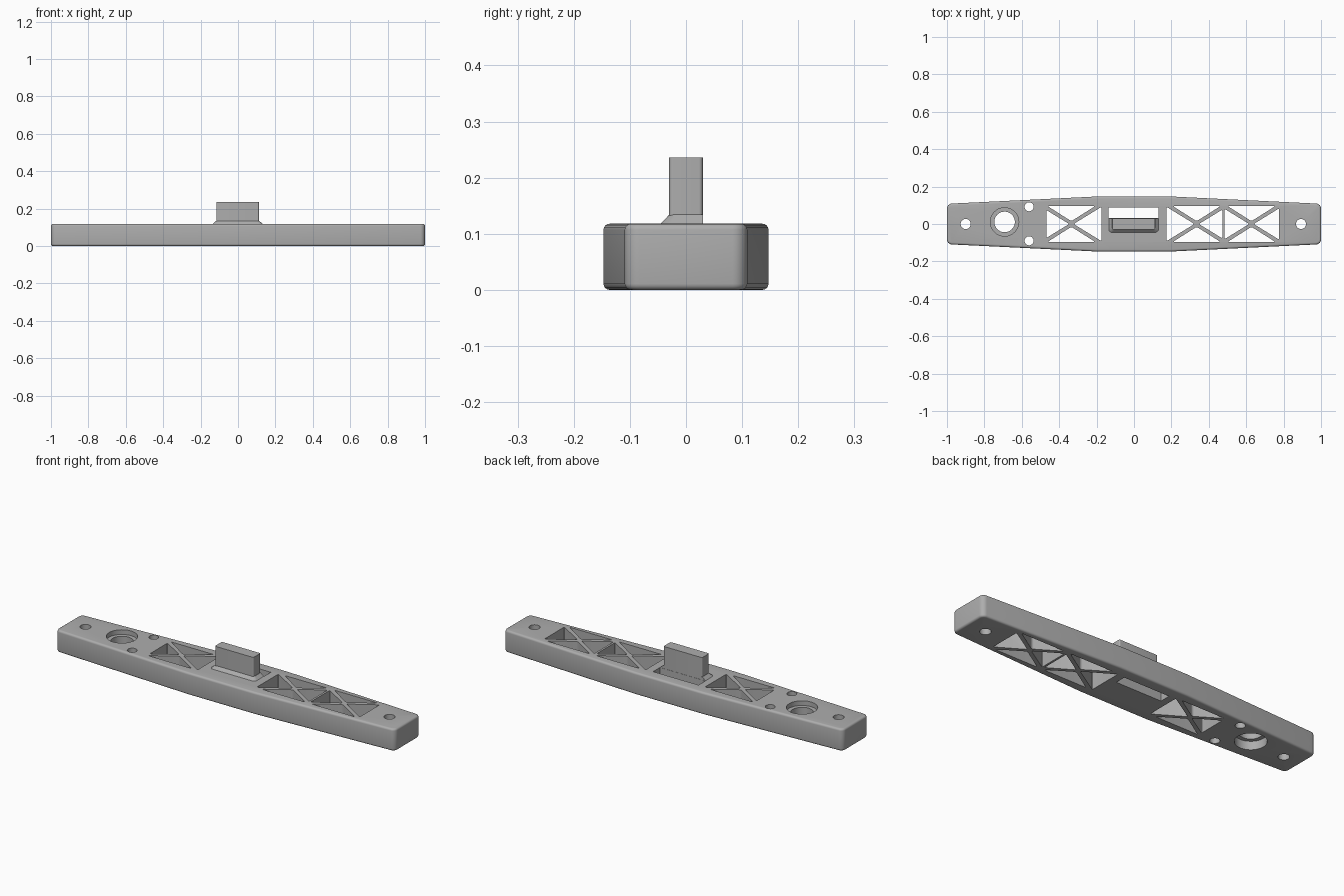
import bpy, bmesh, math

if "Cube" in bpy.data.objects:
    bpy.data.objects.remove(bpy.data.objects["Cube"])

HEIGHT = 0.118

grey = bpy.data.materials.new("plain_grey")
grey.use_nodes = True
grey.diffuse_color = (0.42, 0.42, 0.42, 1)
grey.node_tree.nodes["Principled BSDF"].inputs["Base Color"].default_value = (0.42, 0.42, 0.42, 1)


def finish(name, bm):
    bmesh.ops.recalc_face_normals(bm, faces=bm.faces[:])
    mesh = bpy.data.meshes.new(name)
    bm.to_mesh(mesh)
    bm.free()
    mesh.materials.append(grey)
    obj = bpy.data.objects.new(name, mesh)
    bpy.context.collection.objects.link(obj)
    return obj


def prism(name, points, z0, z1, radius=0, round_if=lambda x: True, rim=0, taper=None):
    """Extruded outline with rounded uprights, optional rounded rims or tapered top."""
    bm = bmesh.new()
    base = bm.faces.new([bm.verts.new((x, y, z0)) for x, y in points])
    top = bmesh.ops.extrude_face_region(bm, geom=[base], use_keep_orig=True)["geom"]
    for v in top:
        if isinstance(v, bmesh.types.BMVert):
            v.co.z = z1
    if radius:
        uprights = [e for e in bm.edges
                    if abs(e.verts[0].co.z - e.verts[1].co.z) > 1e-4 and round_if(e.verts[0].co)]
        bmesh.ops.bevel(bm, geom=uprights, offset=radius, segments=6, profile=0.5, affect='EDGES')
    if rim:
        rims = [e for e in bm.edges if abs(e.verts[0].co.z - e.verts[1].co.z) < 1e-5]
        bmesh.ops.bevel(bm, geom=rims, offset=rim, segments=4, profile=0.5, affect='EDGES')
    if taper:
        for v in bm.verts:
            if v.co.z > z1 - 1e-4:
                taper(v.co)
    return finish(name, bm)


def box_points(x0, x1, y0, y1):
    return [(x0, y0), (x1, y0), (x1, y1), (x0, y1)]


def circle_points(x, y, r, n=40):
    return [(x + r * math.cos(2 * math.pi * i / n), y + r * math.sin(2 * math.pi * i / n))
            for i in range(n)]


# Long bar, widest along its middle
quarter = [(0.2, 0.147), (0.985, 0.109), (1, 0.108)]
quarter = [quarter[0], quarter[2]]
outline = (quarter + [(x, -y) for x, y in reversed(quarter)]
           + [(-x, -y) for x, y in quarter] + [(-x, y) for x, y in reversed(quarter)])
bar = prism("bar", outline, 0, HEIGHT, 0.025, lambda co: abs(co.x) > 0.9, rim=0.011)


def cut(points, z0=-0.1, z1=0.3, radius=0):
    cutter = prism("cutter", points, z0, z1, radius)
    cutter.hide_render = True
    mod = bar.modifiers.new("cut", 'BOOLEAN')
    mod.operation = 'DIFFERENCE'
    mod.solver = 'EXACT'
    mod.object = cutter
    bpy.context.view_layer.objects.active = bar
    bpy.ops.object.modifier_apply(modifier=mod.name)
    bpy.data.objects.remove(cutter)


# Lightening pockets: four triangles around a crossed brace
SLOPE = 0.615
for centre, x0, x1 in ((-0.335, -0.468, -0.174), (0.335, 0.174, 0.473), (0.628, 0.484, 0.776)):
    for edge, sign in ((x0, -1), (x1, 1)):
        tip = centre + sign * 0.012
        half = abs(edge - tip) * SLOPE
        cut([(tip, 0), (edge, half), (edge, -half)], radius=0.008)
    for sign in (-1, 1):
        cut([(centre, sign * 0.015), (centre - 0.128, sign * 0.096),
             (centre + 0.128, sign * 0.096)], radius=0.01)

# Screw holes and the stepped round socket
for x in (-0.9, 0.893):
    cut(circle_points(x, 0, 0.027))
for y in (-0.09, 0.092):
    cut(circle_points(-0.561, y, 0.024))
cut(circle_points(-0.692, 0.011, 0.055))
cut(circle_points(-0.692, 0.011, 0.076), z0=HEIGHT - 0.025)
cut(circle_points(-0.692, 0.011, 0.076), z1=0.045)

# Slot behind the tab
cut(box_points(-0.136, 0.132, 0.031, 0.088))

# Upright tab and its sloping foot
tab = prism("tab", box_points(-0.116, 0.112, -0.03, 0.03), 0.1, 0.236, 0.007)


def slope_in(co):
    co.x *= 0.116 / 0.134
    co.y = max(co.y, -0.046) + 0.016 * (0.03 - co.y) / 0.076


foot = prism("tab_foot", box_points(-0.136, 0.132, -0.046, 0.03), HEIGHT - 0.001, 0.134,
             0.018, lambda co: co.y < 0, taper=slope_in)

# Smooth rounded surfaces, crisp edges elsewhere
bpy.ops.object.select_all(action='DESELECT')
for obj in (bar, tab, foot):
    obj.select_set(True)
bpy.context.view_layer.objects.active = bar
bpy.ops.object.shade_smooth_by_angle(angle=math.radians(30))
